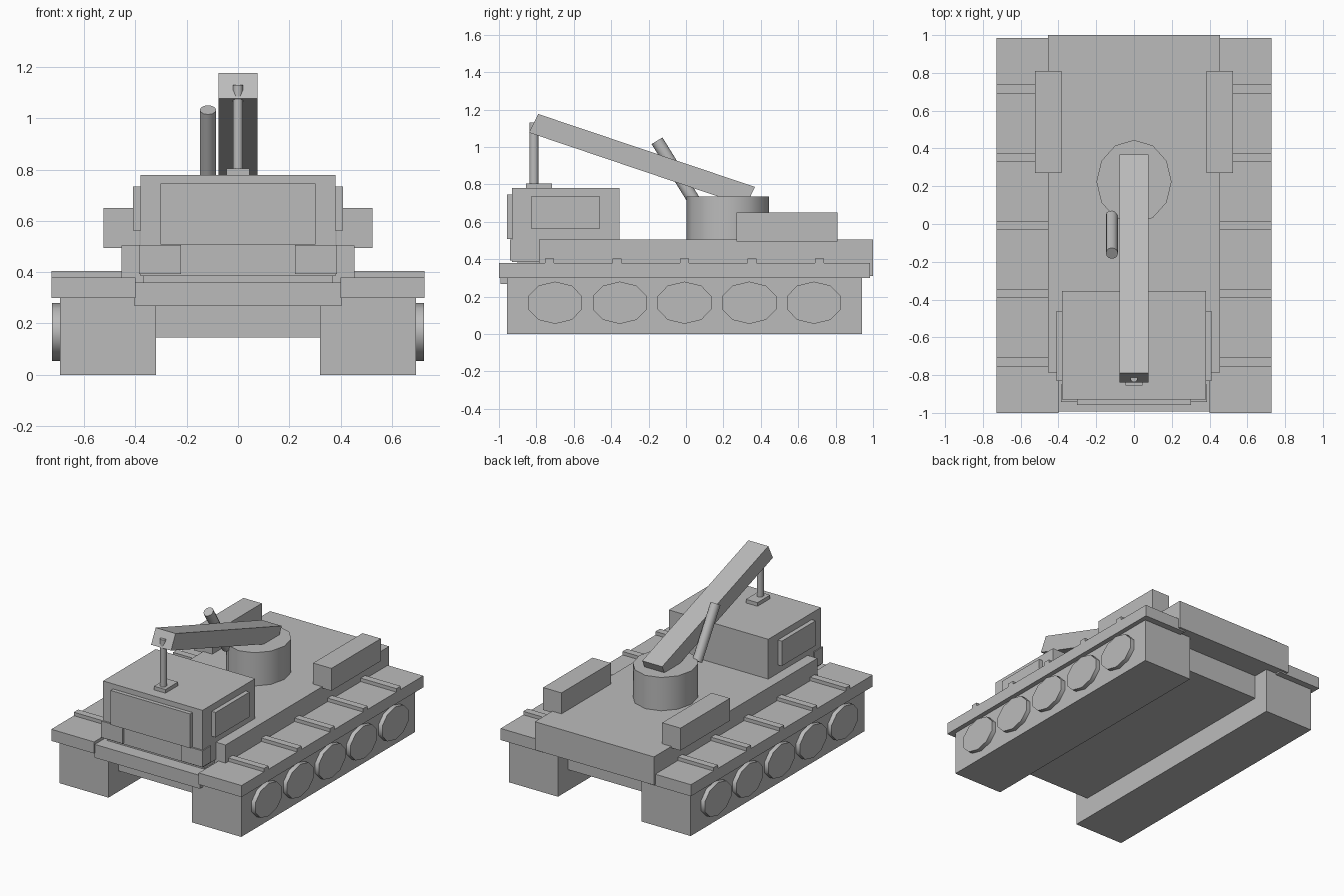
import bpy, bmesh, math
from mathutils import Vector, Matrix

if "Cube" in bpy.data.objects:
    bpy.data.objects.remove(bpy.data.objects["Cube"])

GREY = bpy.data.materials.new("plain_grey")
GREY.diffuse_color = (0.5, 0.5, 0.5, 1)
GREY.use_nodes = True
GREY.node_tree.nodes["Principled BSDF"].inputs["Base Color"].default_value = GREY.diffuse_color


def finish(name, bm, smooth=False):
    bmesh.ops.recalc_face_normals(bm, faces=bm.faces)
    me = bpy.data.meshes.new(name)
    bm.to_mesh(me)
    bm.free()
    me.materials.append(GREY)
    ob = bpy.data.objects.new(name, me)
    bpy.context.collection.objects.link(ob)
    if smooth:
        bpy.ops.object.select_all(action='DESELECT')
        ob.select_set(True)
        bpy.context.view_layer.objects.active = ob
        bpy.ops.object.shade_smooth_by_angle(angle=math.radians(50))
    return ob


def box(name, x, y, z):
    """Box from (min, max) ranges on each axis."""
    bm = bmesh.new()
    bmesh.ops.create_cube(bm, size=1)
    for v in bm.verts:
        v.co = [r[0] if c < 0 else r[1] for r, c in zip((x, y, z), v.co)]
    return finish(name, bm)


def pair(name, x, y, z):
    """Box on the right and its mirror on the left."""
    box("right_" + name, x, y, z)
    box("left_" + name, (-x[1], -x[0]), y, z)


def rod(name, a, b, sides, rx, ry, spin=0.0):
    """Cylinder from a to b with an elliptical section."""
    a, b = Vector(a), Vector(b)
    d = b - a
    bm = bmesh.new()
    bmesh.ops.create_cone(bm, cap_ends=True, segments=sides, radius1=1,
                          radius2=1, depth=d.length)
    m = (Matrix.Translation((a + b) / 2)
         @ d.to_track_quat('Z', 'Y').to_matrix().to_4x4()
         @ Matrix.Diagonal((rx, ry, 1, 1)) @ Matrix.Rotation(spin, 4, 'Z'))
    bmesh.ops.transform(bm, matrix=m, verts=bm.verts)
    return finish(name, bm, True)


# Running gear and fenders
pair("track", (0.32, 0.695), (-0.957, 0.941), (0, 0.31))
pair("fender", (0.40, 0.727), (-1.0, 0.985), (0.30, 0.38))
for i in range(5):
    y = -0.73 + 0.361 * i
    pair(f"fender_rib_{i}", (0.44, 0.727), (y - 0.024, y + 0.024), (0.375, 0.404))

# Road wheels: flattened ten-sided discs
for i in range(5):
    y = -0.70 + 0.346 * i
    for side, s in (("right", 1), ("left", -1)):
        bm = bmesh.new()
        bmesh.ops.create_cone(bm, cap_ends=True, segments=10, radius1=1,
                              radius2=1, depth=0.05)
        for v in bm.verts:
            # local x -> height, local y -> length, local z -> width
            cx, cy, cz = v.co
            r = math.atan2(cy, cx)
            k = round(r / (math.pi / 5) - 0.01) * math.pi / 5
            v.co = (s * 0.70 + cz, y + 0.152 * math.sin(k), 0.167 + 0.113 * math.cos(k))
        finish(f"{side}_wheel_{i}", bm, True)

# Hull
box("belly", (-0.33, 0.33), (-0.85, 0.83), (0.145, 0.36))
box("upper_hull", (-0.455, 0.455), (-0.785, 1.0), (0.31, 0.505))
box("front_bumper", (-0.403, 0.403), (-0.992, -0.78), (0.268, 0.36))
pair("storage_box", (0.385, 0.525), (0.27, 0.81), (0.495, 0.65))

# Cab with raised window panels and corner lamps
box("cab", (-0.38, 0.38), (-0.93, -0.355), (0.385, 0.78))
box("cab_floor", (-0.37, 0.37), (-0.90, -0.75), (0.35, 0.39))
box("windscreen", (-0.303, 0.303), (-0.957, -0.92), (0.508, 0.745))
pair("side_window", (0.37, 0.41), (-0.83, -0.46), (0.563, 0.735))
pair("corner_lamp", (0.222, 0.387), (-0.942, -0.85), (0.393, 0.506))

# Crane turntable
rod("turntable", (0, 0.224, 0.505), (0, 0.224, 0.735), 12, 0.199, 0.221)

# Crane boom: sloped bar drawn as a side profile
profile = [(-0.79, 1.176), (0.369, 0.786), (0.32, 0.685), (-0.84, 1.077)]
bm = bmesh.new()
face = bm.faces.new([bm.verts.new((-0.076, y, z)) for y, z in profile])
ext = bmesh.ops.extrude_face_region(bm, geom=[face])
bmesh.ops.translate(bm, vec=(0.152, 0, 0),
                    verts=[g for g in ext["geom"] if isinstance(g, bmesh.types.BMVert)])
if not any(f.normal.x < -0.9 for f in bm.faces) and len(bm.faces) < 6:
    bm.faces.new([v for v in bm.verts if v.co.x < 0])
finish("boom", bm)

# Hydraulic ram, hoist post and hook plate
rod("ram", (-0.117, -0.155, 1.033), (-0.117, 0.045, 0.71), 12, 0.032, 0.034)
rod("hoist_post", (0, -0.813, 0.79), (0, -0.813, 1.13), 8, 0.021, 0.025, math.pi / 8)
box("hook_plate", (-0.044, 0.044), (-0.855, -0.717), (0.775, 0.805))
